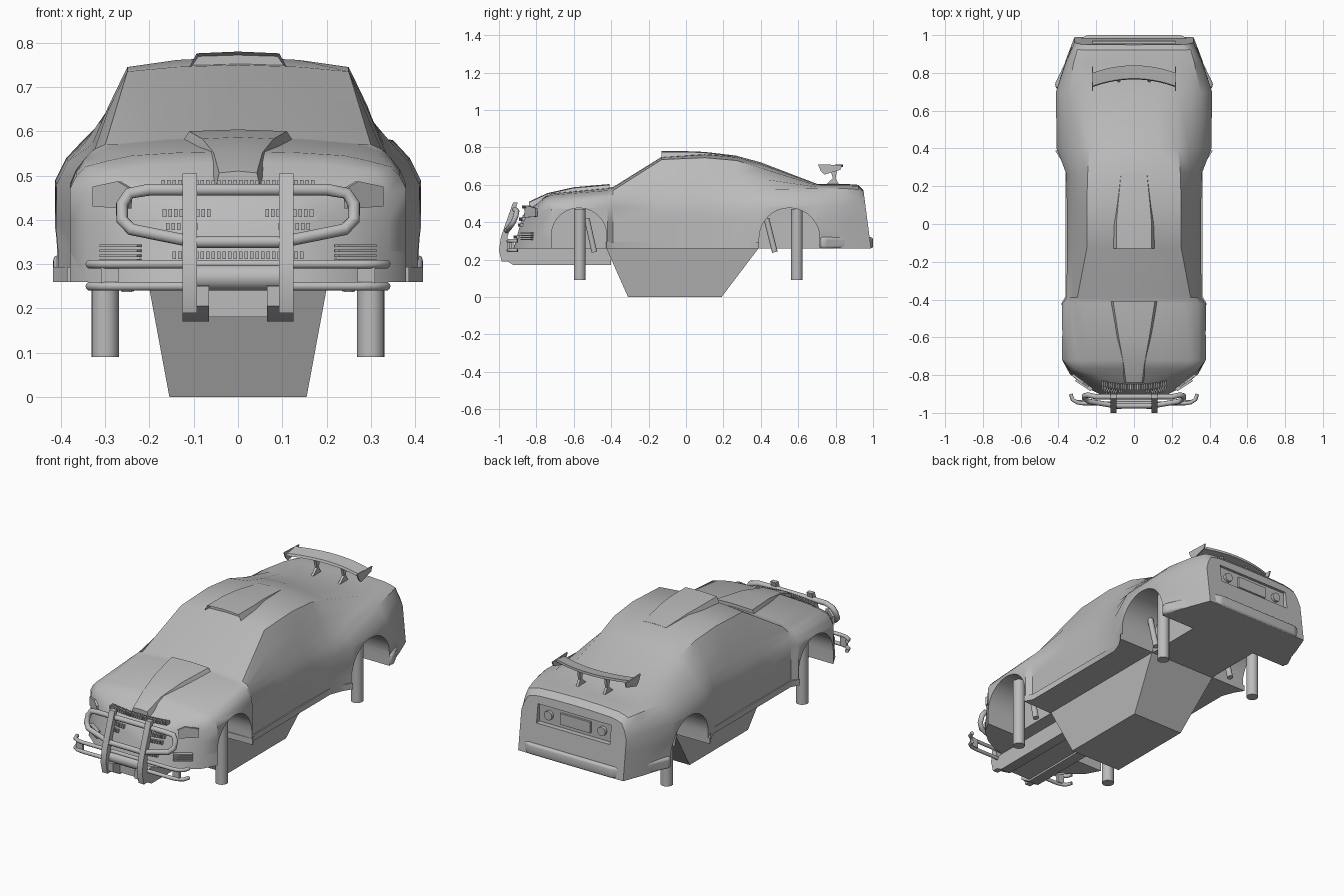
import bpy, bmesh, math
from mathutils import Vector, Matrix

if "Cube" in bpy.data.objects:
    bpy.data.objects.remove(bpy.data.objects["Cube"], do_unlink=True)

grey = bpy.data.materials.new("plain grey")
grey.use_nodes = True
grey.diffuse_color = (0.5, 0.5, 0.5, 1)
grey.node_tree.nodes["Principled BSDF"].inputs["Base Color"].default_value = (0.5, 0.5, 0.5, 1)
SIDES = (("left", 1), ("right", -1))


def finish(name, bm, angle=35):
    bmesh.ops.recalc_face_normals(bm, faces=bm.faces)
    mesh = bpy.data.meshes.new(name)
    bm.to_mesh(mesh)
    bm.free()
    obj = bpy.data.objects.new(name, mesh)
    bpy.context.collection.objects.link(obj)
    mesh.materials.append(grey)
    smooth(obj, angle)
    return obj


def smooth(obj, angle=35):
    bpy.ops.object.select_all(action="DESELECT")
    obj.select_set(True)
    bpy.context.view_layer.objects.active = obj
    bpy.ops.object.shade_smooth_by_angle(angle=math.radians(angle))


def loft(name, rings, recess=0.0, angle=35):
    """Skin closed rings of equal length and cap both ends."""
    bm = bmesh.new()
    rows = [[bm.verts.new(p) for p in ring] for ring in rings]
    n = len(rows[0])
    for a, b in zip(rows, rows[1:]):
        for i in range(n):
            j = (i + 1) % n
            bm.faces.new((a[i], a[j], b[j], b[i]))
    front = bm.faces.new(rows[0])
    bm.faces.new(rows[-1])
    if recess:
        bmesh.ops.recalc_face_normals(bm, faces=bm.faces)
        bmesh.ops.inset_region(bm, faces=[front], thickness=0.008)
        bmesh.ops.translate(bm, verts=front.verts, vec=(0, recess, 0))
    return finish(name, bm, angle)


def prism(name, outline, axis, start, end):
    """Extrude an outline along x, y or z."""
    place = {"x": lambda p, d: (d, p[0], p[1]),
             "y": lambda p, d: (p[0], d, p[1]),
             "z": lambda p, d: (p[0], p[1], d)}[axis]
    return loft(name, [[place(p, d) for p in outline] for d in (start, end)])


def box(name, centre, size, yaw=0.0):
    bm = bmesh.new()
    matrix = Matrix.Translation(centre) @ Matrix.Rotation(yaw, 4, "Z") @ Matrix.Diagonal((*size, 1))
    bmesh.ops.create_cube(bm, size=1, matrix=matrix)
    return finish(name, bm)


def rod(name, a, b, radius, sides=16):
    a, b = Vector(a), Vector(b)
    bm = bmesh.new()
    turn = (b - a).to_track_quat("Z", "Y").to_matrix().to_4x4()
    bmesh.ops.create_cone(bm, cap_ends=True, segments=sides, radius1=radius, radius2=radius,
                          depth=(b - a).length, matrix=Matrix.Translation((a + b) / 2) @ turn)
    return finish(name, bm)


def tube(name, points, radius, closed=False):
    curve = bpy.data.curves.new(name, "CURVE")
    curve.dimensions = "3D"
    curve.bevel_depth = radius
    curve.bevel_resolution = 3
    curve.use_fill_caps = True
    spline = curve.splines.new("POLY")
    spline.points.add(len(points) - 1)
    for target, p in zip(spline.points, points):
        target.co = (*p, 1)
    spline.use_cyclic_u = closed
    obj = bpy.data.objects.new(name, curve)
    bpy.context.collection.objects.link(obj)
    curve.materials.append(grey)


def carve(obj, cutter):
    mod = obj.modifiers.new("carve", "BOOLEAN")
    mod.operation, mod.solver, mod.object = "DIFFERENCE", "EXACT", cutter
    bpy.context.view_layer.objects.active = obj
    bpy.ops.object.modifier_apply(modifier=mod.name)
    bpy.data.objects.remove(cutter, do_unlink=True)


# Body shell: y, side width, shoulder z, belt x, belt z, roof edge x, roof edge z, centre z
STATIONS = [
    (-.91, .10, .38, .09, .42, .05, .43, .435),
    (-.89, .18, .41, .16, .45, .10, .465, .47),
    (-.85, .26, .44, .24, .475, .15, .495, .50),
    (-.79, .34, .46, .31, .505, .20, .525, .53),
    (-.72, .38, .47, .345, .52, .24, .545, .555),
    (-.42, .38, .48, .345, .54, .27, .57, .585),
    (-.39, .357, .48, .335, .55, .30, .57, .588),
    (-.13, .355, .46, .325, .56, .25, .735, .75),
    (.10, .355, .46, .325, .565, .25, .745, .768),
    (.27, .36, .46, .33, .57, .245, .73, .755),
    (.40, .41, .48, .345, .575, .235, .69, .72),
    (.70, .413, .49, .35, .58, .23, .597, .605),
    (.85, .36, .49, .32, .58, .25, .597, .605),
    (.92, .325, .48, .30, .575, .24, .592, .60),
    (.945, .315, .47, .28, .55, .22, .565, .57),
]


def body_ring(y, w, s, bw, bz, rw, rz, cz):
    half = [(0, .26), (w, .26), (w, .33), (w, .40), (w, s),
            (bw + (w - bw) * .6, s + (bz - s) * .55), (bw, bz),
            ((bw + rw) / 2 + .006, (bz + rz) / 2), (rw, rz),
            (rw * .55, cz - .3 * (cz - rz)), (0, cz)]
    ring = half + [(-x, z) for x, z in half[-2:0:-1]]
    # lean the nose and tail
    def lean(z):
        if y > .8:
            return y + (.6 - z) * .13 * min(1, (y - .8) / .1)
        if y < -.75:
            return y + (z - .3) * .27 * min(1, (-.75 - y) / .1)
        return y
    return [(x, lean(z), z) for x, z in ring]


body = loft("body_shell", [body_ring(*row) for row in STATIONS])

# Wheel arches and tail recess
for yc, r in ((-.572, .148), (.553, .162)):
    arch = [(yc + r * math.cos(math.pi * i / 20), .476 - r + r * math.sin(math.pi * i / 20))
            for i in range(21)]
    arch = [(yc + r, .2)] + arch + [(yc - r, .2)]
    for side, s in SIDES:
        carve(body, prism("arch_cutter", arch, "x", s * .2, s * .5))
carve(body, box("tail_cutter", (0, .99, .475), (.44, .1, .1)))
smooth(body)

# Tail details
box("rear_plate", (0, .945, .475), (.18, .012, .06))
for side, s in SIDES:
    rod(side + "_tail_lamp", (s * .16, .935, .475), (s * .16, .956, .475), .024)

# Rear bumper and side sills
half = [(.412, .715), (.42, .74), (.31, .965), (.25, 1.0)]
bumper = prism("rear_bumper", half + [(-x, y) for x, y in reversed(half)], "z", .26, .32)
bevel = bumper.modifiers.new("soft edge", "BEVEL")
bevel.width, bevel.segments = .012, 2
for side, s in SIDES:
    sill = [(.2, -.43), (.386, -.425), (.362, -.38), (.362, .3), (.418, .39), (.2, .39)]
    prism(side + "_sill", [(s * x, y) for x, y in sill], "z", .26, .293)

# Belly hull
loft("belly_hull", [[(s * w, y, z) for s, y in ((-1, a), (1, a), (1, b), (-1, b))]
                    for z, w, a, b in ((0, .155, -.31, .19), (.27, .205, -.43, .395))])

# Hood scoop and roof scoop
def scoop(name, rows, depth, recess=0.0):
    loft(name, [[(hw, y, z - depth), (hw * .85, y, z - .004), (0, y, z),
                 (-hw * .85, y, z - .004), (-hw, y, z - depth)] for y, hw, z in rows], recess)


scoop("hood_scoop", ((-.41, .13, .604), (-.6, .095, .587), (-.74, .065, .556), (-.84, .05, .51)), .035)
scoop("roof_scoop", ((-.13, .11, .78), (.0, .11, .78), (.1, .1, .776), (.27, .08, .756)), .035, .03)

# Axle posts and slanted struts
for side, s in SIDES:
    for place, y, a, b in (("front", -.568, -.53, -.49), ("rear", .593, .43, .475)):
        rod(f"{side}_{place}_post", (s * .30, y, .09), (s * .30, y, .47), .031, 20)
        rod(f"{side}_{place}_strut", (s * .25, a, .42), (s * .25, b, .24), .015)

# Rear wing, end plates and stands
rows = []
for i in range(-6, 7):
    x = .22 * i / 6
    back = -.04 * (i / 6) ** 2
    rows.append([(x, y + back, z) for y, z in ((.765, .685), (.84, .695), (.84, .708), (.77, .697))])
loft("rear_wing", rows)
for side, s in SIDES:
    plate = [(.705, .71), (.835, .705), (.825, .68), (.74, .655), (.72, .675)]
    prism(side + "_wing_end", plate, "x", s * .216, s * .222)
    stand = [(.745, .598), (.82, .598), (.80, .635), (.81, .695), (.77, .69), (.785, .635)]
    prism(side + "_wing_stand", stand, "x", s * .074, s * .088)

# Bull bar posts, under rails and skid plate
for side, s in SIDES:
    post = [(-.985, .19), (-1.0, .25), (-.99, .32), (-.925, .505), (-.90, .505), (-.955, .32), (-.955, .19)]
    prism(side + "_bar_post", post, "x", s * .093, s * .125)
    rail = [(-.98, .25), (-.98, .205), (-.92, .17), (-.40, .17), (-.40, .262), (-.9, .262)]
    prism(side + "_under_rail", rail, "x", s * .065, s * .125)
box("skid_plate", (0, -.66, .21), (.14, .52, .06))
rod("winch_drum", (-.1, -.945, .27), (.1, -.945, .27), .03)

# Bull bar hoop and lower bumper tubes
hoop = [(.2, .468), (.245, .46), (.262, .435), (.262, .40), (.24, .378), (.1, .35)]
hoop += [(-x, z) for x, z in reversed(hoop)]
tube("bar_hoop", [(x, -.97 + (z - .33) * .4 + .3 * max(0, abs(x) - .2), z) for x, z in hoop], .014, True)
for level, z in (("upper", .30), ("lower", .25)):
    path = [(.335, -.90), (.325, -.93), (.30, -.945), (.27, -.95)]
    path += [(-x, y) for x, y in reversed(path)]
    tube(level + "_bumper_tube", [(x, y, z) for x, y in path], .01)
for side, s in SIDES:
    box(side + "_tube_bracket", (s * .29, -.94, .275), (.04, .015, .05))

# Grille teeth, each row following the curved nose
for row, (z, inner, outer, height) in enumerate(((.482, 0, .18, .016), (.415, .06, .17, .018),
                                                 (.385, .09, .16, .016), (.32, 0, .15, .016))):
    for side, s in SIDES:
        x = inner + .006
        while x < outer:
            y = -.912 + .7 * x * x + (z - .3) * .27
            box(f"{side}_grille_tooth_{row}", (s * x, y, z), (.008, .03, height))
            x += .0125

# Headlamps and fog lamp slats
for side, s in SIDES:
    lamp = [(-.05, .425), (.05, .43), (.05, .475), (-.02, .487), (-.055, .47)]
    obj = prism(side + "_headlamp", [(s * x, z) for x, z in lamp], "y", -.006, .006)
    obj.location = (s * .285, -.828, 0)
    obj.rotation_euler.z = s * math.radians(36)
    for i in range(4):
        box(side + "_fog_slat", (s * .265, -.85, .308 + .011 * i), (.1, .02, .006), s * math.radians(33))
